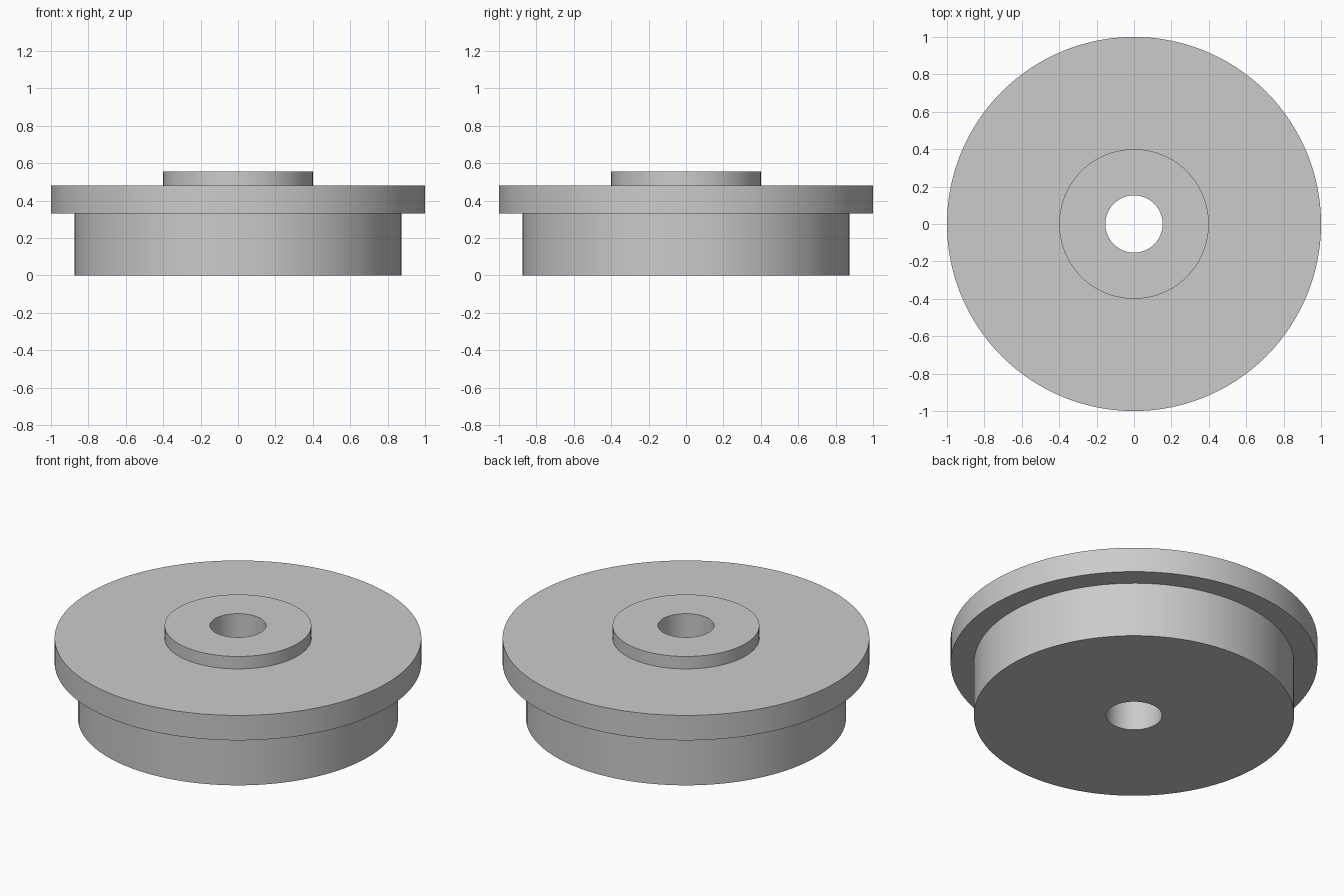
import bpy
import bmesh
import math

SEGMENTS = 128

default = bpy.data.objects.get("Cube")
if default:
    bpy.data.objects.remove(default, do_unlink=True)

# Plain grey material
grey = bpy.data.materials.new("plain_grey")
grey.use_nodes = True
colour = (0.6, 0.6, 0.6, 1.0)
grey.diffuse_color = colour
grey.node_tree.nodes["Principled BSDF"].inputs["Base Color"].default_value = colour

# Half section (radius, height): bore, body, flange and hub
BORE, BODY, FLANGE, HUB = 0.153, 0.873, 1.0, 0.4
FLANGE_BOTTOM, FLANGE_TOP, HUB_TOP = 0.33, 0.48, 0.555
profile = [
    (BORE, 0), (BODY, 0),
    (BODY, FLANGE_BOTTOM), (FLANGE, FLANGE_BOTTOM),
    (FLANGE, FLANGE_TOP), (HUB, FLANGE_TOP),
    (HUB, HUB_TOP), (BORE, HUB_TOP),
]

# Revolve the closed section around the vertical axis
bm = bmesh.new()
verts = [bm.verts.new((r, 0, z)) for r, z in profile]
edges = [bm.edges.new((a, b)) for a, b in zip(verts, verts[1:] + verts[:1])]
bmesh.ops.spin(bm, geom=verts + edges, cent=(0, 0, 0), axis=(0, 0, 1),
               angle=math.tau, steps=SEGMENTS, use_merge=False)
bmesh.ops.remove_doubles(bm, verts=bm.verts[:], dist=0.0001)
bmesh.ops.recalc_face_normals(bm, faces=bm.faces[:])
mesh = bpy.data.meshes.new("flanged_hub")
bm.to_mesh(mesh)
bm.free()
mesh.materials.append(grey)

hub = bpy.data.objects.new("flanged_hub", mesh)
bpy.context.collection.objects.link(hub)

# Smooth round walls with crisp rims
bpy.ops.object.select_all(action="DESELECT")
hub.select_set(True)
bpy.context.view_layer.objects.active = hub
bpy.ops.object.shade_smooth_by_angle(angle=math.radians(30))
